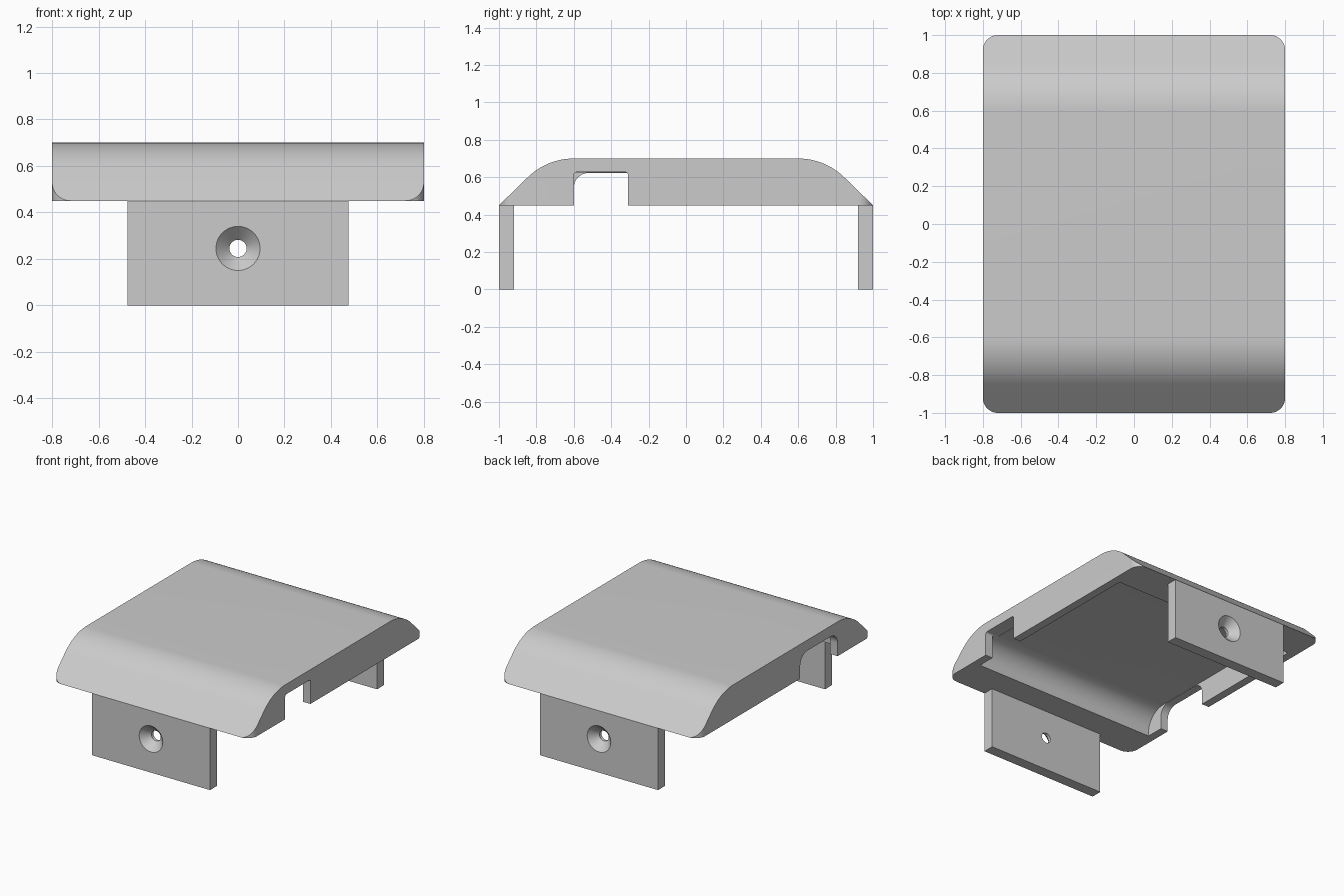
import bpy, bmesh
from math import sin, cos, pi, radians
from mathutils import Matrix

if "Cube" in bpy.data.objects:
    bpy.data.objects.remove(bpy.data.objects["Cube"])

# One light grey plastic
grey = bpy.data.materials.new("light_grey")
grey.use_nodes = True
colour = (0.6, 0.6, 0.6, 1)
grey.diffuse_color = colour
grey.node_tree.nodes["Principled BSDF"].inputs["Base Color"].default_value = colour


def add_object(name, bm):
    bmesh.ops.recalc_face_normals(bm, faces=bm.faces[:])
    mesh = bpy.data.meshes.new(name)
    bm.to_mesh(mesh)
    bm.free()
    obj = bpy.data.objects.new(name, mesh)
    bpy.context.collection.objects.link(obj)
    mesh.materials.append(grey)
    return obj


def prism(name, outline, low, high, along="X"):
    """Extrude an outline: (y, z) points along X, or (x, y) points along Z."""
    bm = bmesh.new()
    place = (lambda a, b: (low, a, b)) if along == "X" else (lambda a, b: (a, b, low))
    face = bm.faces.new([bm.verts.new(place(a, b)) for a, b in outline])
    new = bmesh.ops.extrude_face_region(bm, geom=[face])["geom"]
    depth = high - low
    shift = (depth, 0, 0) if along == "X" else (0, 0, depth)
    bmesh.ops.translate(bm, vec=shift, verts=[v for v in new if isinstance(v, bmesh.types.BMVert)])
    return add_object(name, bm)


def arc(cx, cy, r, start, end, steps=16):
    angles = [radians(start + (end - start) * i / steps) for i in range(steps + 1)]
    return [(cx + r * cos(t), cy + r * sin(t)) for t in angles]


def box(x0, x1, y0, y1):
    return [(x0, y0), (x1, y0), (x1, y1), (x0, y1)]


def cone(name, y0, y1, r0, r1):
    """Round cutter running along +y from y0 to y1 at the screw height."""
    bm = bmesh.new()
    bmesh.ops.create_cone(bm, cap_ends=True, segments=48, radius1=r0, radius2=r1, depth=y1 - y0,
                          matrix=Matrix.Translation((0, (y0 + y1) / 2, SCREW_Z))
                          @ Matrix.Rotation(-pi / 2, 4, "X"))
    return add_object(name, bm)


def carve(obj, tools):
    """Apply booleans and discard the cutters."""
    for tool, operation in tools:
        mod = obj.modifiers.new(tool.name, "BOOLEAN")
        mod.object, mod.operation, mod.solver = tool, operation, "EXACT"
    bpy.context.view_layer.update()
    graph = bpy.context.evaluated_depsgraph_get()
    mesh = bpy.data.meshes.new_from_object(obj.evaluated_get(graph))
    obj.modifiers.clear()
    obj.data = mesh
    for tool, _ in tools:
        bpy.data.objects.remove(tool)


def smooth(obj):
    bpy.ops.object.select_all(action="DESELECT")
    obj.select_set(True)
    bpy.context.view_layer.objects.active = obj
    bpy.ops.object.shade_smooth_by_angle(angle=radians(30))


RIM, TOP, CEILING = 0.45, 0.70, 0.625
HALF_X, WALL, CORNER = 0.80, 0.06, 0.08
SCREW_Z = 0.245

# Cover: flat top rolling into 45 degree slopes at front and back
half = arc(0.6, 0.3475, 0.3525, 45, 90)
profile = [(1, RIM)] + half + [(-y, z) for y, z in reversed(half)] + [(-1, RIM)]
cover = prism("cover", profile, -HALF_X, HALF_X)

# Rounded plan corners
cx, cy = HALF_X - CORNER, 1 - CORNER
plan = []
for sx, sy, a in ((1, 1, 0), (-1, 1, 90), (-1, -1, 180), (1, -1, 270)):
    plan += arc(sx * cx, sy * cy, CORNER, a, a + 90)
plan_cut = prism("plan_cutter", plan, 0.2, 1, "Z")

# Hollow underside with rounded front and back ceiling edges
r = 0.15
end = [(0.73, 0.3)] + arc(0.73 - r, CEILING - r, r, 0, 90)
hollow = prism("hollow_cutter", end + [(-y, z) for y, z in reversed(end)],
               WALL - HALF_X, HALF_X - WALL)


# Cable notches, one through each side wall
def notch(name, y0, y1, top, r, x0, x1):
    outline = [(y1, 0.3)] + arc(y1 - r, top - r, r, 0, 90, 10)
    outline += arc(y0 + r, top - r, r, 90, 180, 10) + [(y0, 0.3)]
    return prism(name, outline, x0, x1)


left_notch = notch("left_notch_cutter", -0.6, -0.31, 0.627, 0.015, 0.7, 0.9)
right_notch = notch("right_notch_cutter", -0.6, -0.17, 0.623, 0.08, -0.9, -0.7)
carve(cover, [(plan_cut, "INTERSECT"), (hollow, "DIFFERENCE"),
              (left_notch, "DIFFERENCE"), (right_notch, "DIFFERENCE")])
smooth(cover)

# Mounting tabs with countersunk screw holes
front_tab = prism("front_tab", box(-0.475, 0.475, -1, -0.92), 0, RIM, "Z")
sink = cone("countersink_cutter", -1.01, -0.942, 0.105, 0.037)
hole = cone("hole_cutter", -0.97, -0.9, 0.037, 0.037)
carve(front_tab, [(sink, "DIFFERENCE"), (hole, "DIFFERENCE")])
smooth(front_tab)

back_tab = front_tab.copy()
back_tab.name = "back_tab"
back_tab.rotation_euler.z = pi
bpy.context.collection.objects.link(back_tab)
